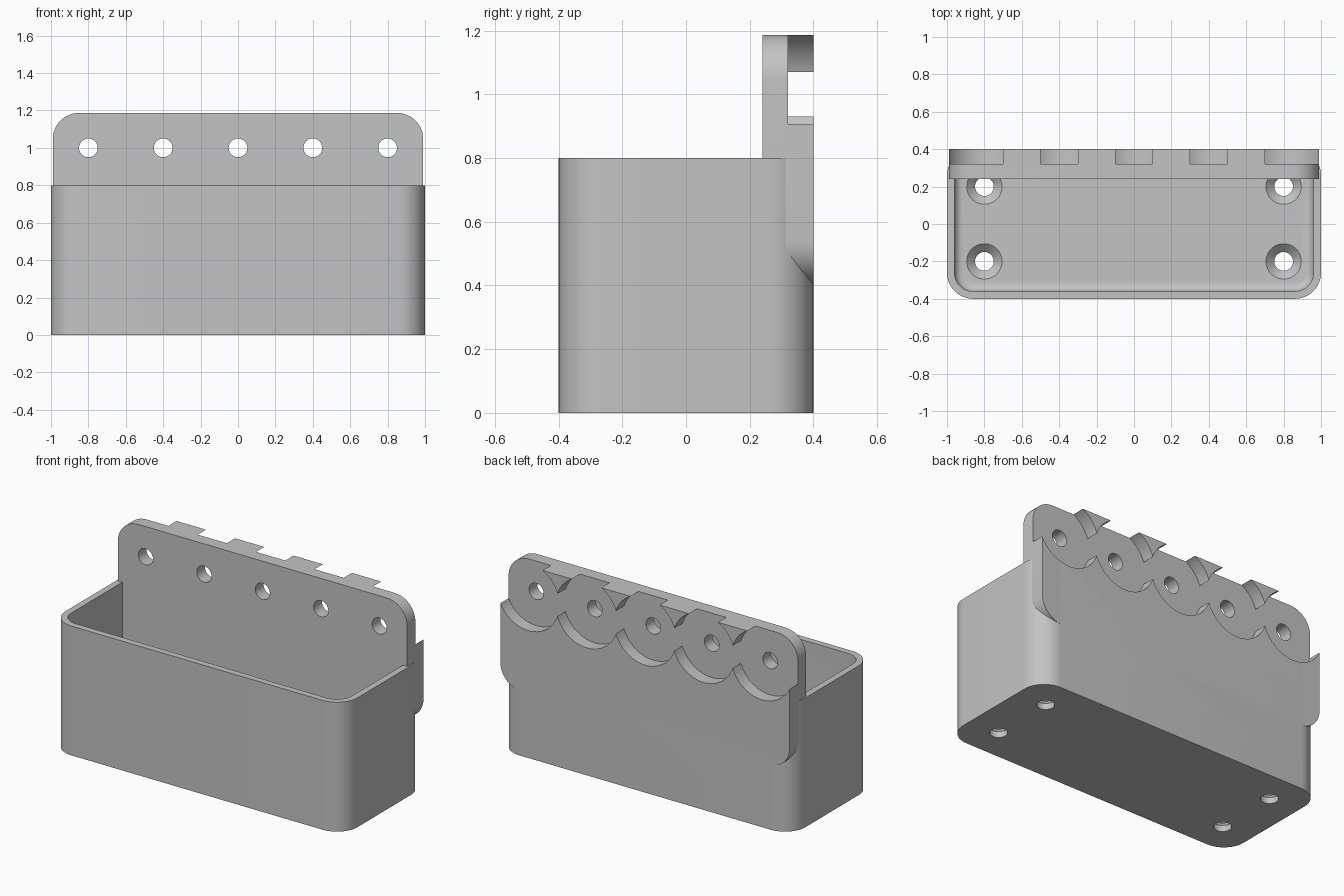
import bpy
import bmesh
import math
from mathutils import Matrix, Vector

cube = bpy.data.objects.get("Cube")
if cube:
    bpy.data.objects.remove(cube, do_unlink=True)

grey = bpy.data.materials.new("light_grey_plastic")
grey.use_nodes = True
colour = (0.55, 0.55, 0.55, 1)
grey.diffuse_color = colour
grey.node_tree.nodes["Principled BSDF"].inputs["Base Color"].default_value = colour


def finish(name, bm):
    bmesh.ops.recalc_face_normals(bm, faces=bm.faces)
    mesh = bpy.data.meshes.new(name)
    bm.to_mesh(mesh)
    bm.free()
    mesh.materials.append(grey)
    obj = bpy.data.objects.new(name, mesh)
    bpy.context.collection.objects.link(obj)
    return obj


def rounded_box(name, low, high, axis, radius, floor_radius=0):
    """Box whose edges along one axis are rounded, optionally its floor too."""
    low, high = Vector(low), Vector(high)
    bm = bmesh.new()
    bmesh.ops.create_cube(bm, size=1)
    bmesh.ops.scale(bm, vec=high - low, verts=bm.verts)
    bmesh.ops.translate(bm, vec=(low + high) / 2, verts=bm.verts)
    edges = [e for e in bm.edges
             if abs((e.verts[0].co - e.verts[1].co).normalized()[axis]) > 0.9]
    bmesh.ops.bevel(bm, geom=edges, offset=radius, segments=12,
                    profile=0.5, affect='EDGES')
    if floor_radius:
        edges = [e for e in bm.edges
                 if all(abs(v.co.z - low.z) < 1e-4 for v in e.verts)]
        bmesh.ops.bevel(bm, geom=edges, offset=floor_radius, segments=6,
                        profile=0.5, affect='EDGES')
    return finish(name, bm)


def cylinder(name, centre, r1, r2, depth, along_y=False):
    bm = bmesh.new()
    bmesh.ops.create_cone(bm, cap_ends=True, segments=64,
                          radius1=r1, radius2=r2, depth=depth)
    if along_y:
        bmesh.ops.rotate(bm, verts=bm.verts,
                         matrix=Matrix.Rotation(math.pi / 2, 3, 'X'))
    bmesh.ops.translate(bm, vec=centre, verts=bm.verts)
    return finish(name, bm)


def cut(target, cutter):
    mod = target.modifiers.new("cut", 'BOOLEAN')
    mod.operation = 'DIFFERENCE'
    mod.solver = 'EXACT'
    mod.object = cutter
    bpy.context.view_layer.objects.active = target
    bpy.ops.object.modifier_apply(modifier=mod.name)
    bpy.data.objects.remove(cutter, do_unlink=True)


# Open bin with a filleted cavity
box = rounded_box("storage_bin", (-1, -0.4, 0), (1, 0.4, 0.8), 2, 0.14)
cut(box, rounded_box("cavity", (-0.96, -0.36, 0.08), (0.96, 0.36, 1), 2, 0.1, 0.045))

# Countersunk drain holes in the floor
for x in (-0.8, 0.8):
    for y in (-0.2, 0.2):
        cut(box, cylinder("drain", (x, y, 0.05), 0.05, 0.05, 0.3))
        cut(box, cylinder("countersink", (x, y, 0.06), 0.05, 0.097, 0.045))

# Mounting plate along the back
plate = rounded_box("mounting_plate", (-0.99, 0.24, 0.4), (0.99, 0.4, 1.187), 1, 0.14)

# Screw holes, each in a round pocket open to the back
for i in range(5):
    x = -0.8 + 0.4 * i
    cut(plate, cylinder("pocket", (x, 0.42, 1), 0.212, 0.212, 0.2, True))
    cut(box, cylinder("pocket", (x, 0.42, 1), 0.212, 0.212, 0.2, True))
    cut(plate, cylinder("screw_hole", (x, 0.3, 1), 0.05, 0.05, 0.5, True))

# Smooth curves, crisp edges
bpy.ops.object.select_all(action='DESELECT')
for obj in (box, plate):
    obj.select_set(True)
bpy.context.view_layer.objects.active = box
bpy.ops.object.shade_smooth_by_angle(angle=math.radians(30))
